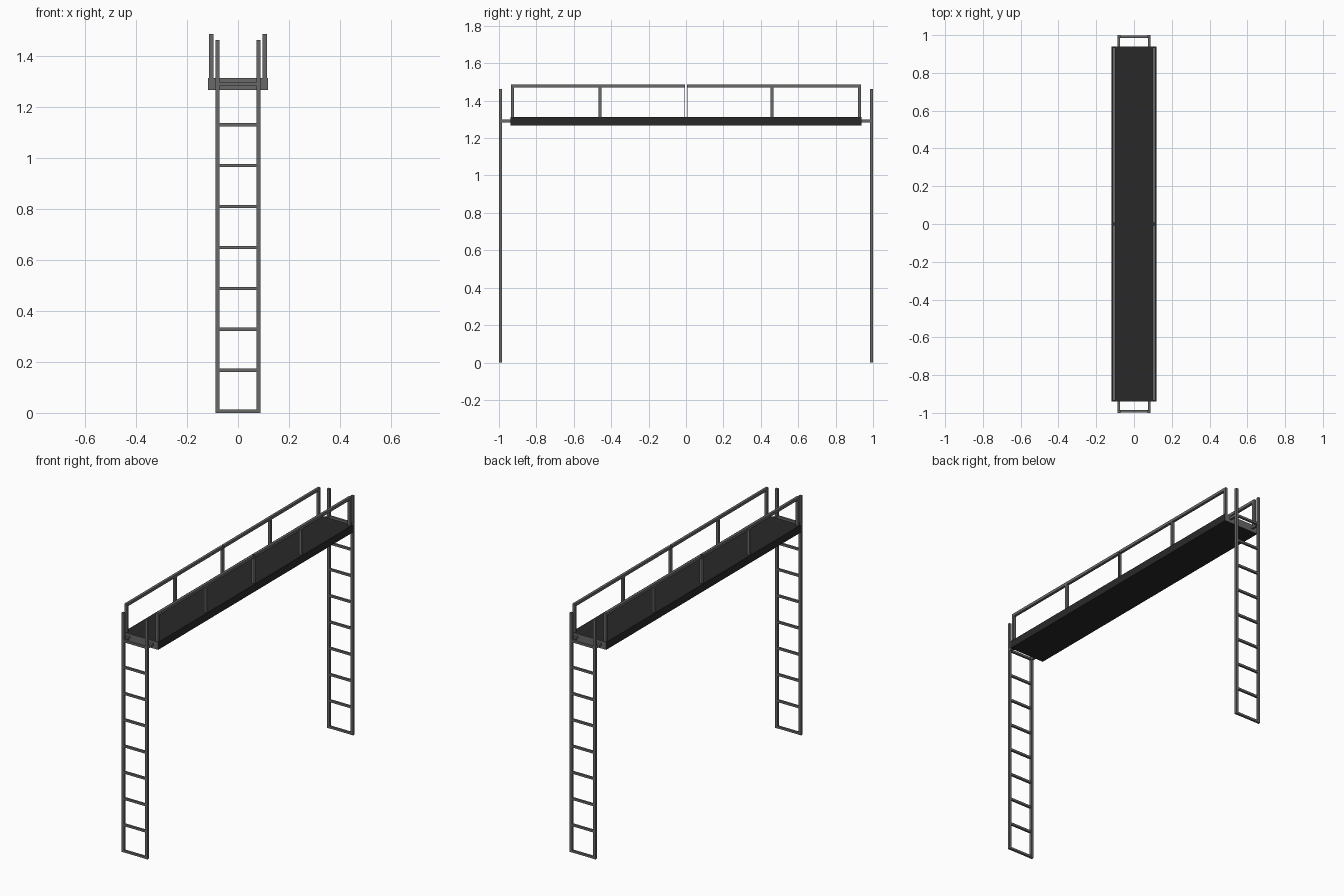
import bpy

if "Cube" in bpy.data.objects:
    bpy.data.objects.remove(bpy.data.objects["Cube"])


def material(name, value):
    m = bpy.data.materials.new(name)
    m.diffuse_color = (value, value, value, 1)
    m.use_nodes = True
    m.node_tree.nodes["Principled BSDF"].inputs["Base Color"].default_value = m.diffuse_color
    return m


METAL = material("grey_metal", 0.14)
DARK = material("dark_deck", 0.022)


def box(name, x, y, z, mat=METAL):
    """Box from (min, max) ranges on each axis."""
    bpy.ops.mesh.primitive_cube_add(size=1, location=[sum(r) / 2 for r in (x, y, z)])
    ob = bpy.context.object
    ob.name = name
    ob.scale = [abs(r[1] - r[0]) for r in (x, y, z)]
    bpy.ops.object.transform_apply(location=False, rotation=False, scale=True)
    ob.data.materials.append(mat)
    return ob


def span(sign, a, b):
    return tuple(sorted((sign * a, sign * b)))


# Walkway deck
box("deck", (-0.118, 0.118), (-0.937, 0.937), (1.266, 1.312), DARK)

for ys in (-1, 1):
    end = "front" if ys < 0 else "back"

    # Grey plate closing the end of the deck
    box(end + "_deck_end_plate", (-0.118, 0.118), span(ys, 0.937, 0.939), (1.266, 1.312))

    # Ladder rungs, from the floor to the deck
    ly = span(ys, 0.985, 1.0)
    for i in range(9):
        z = 0.0065 + i * 0.1605
        box(f"{end}_rung_{i}", (-0.073, 0.073), span(ys, 0.986, 0.999), (z - 0.0065, z + 0.0065))

    for xs in (-1, 1):
        side = "left" if xs < 0 else "right"
        tag = f"{end}_{side}_"

        # Ladder upright and its bracket to the deck
        box(tag + "ladder_upright", span(xs, 0.072, 0.088), ly, (0, 1.462))
        box(tag + "bracket", span(xs, 0.073, 0.087), span(ys, 0.935, 0.987), (1.284, 1.298))

        # Half of the handrail, with end, middle and thin centre posts
        rx = span(xs, 0.097, 0.113)
        box(tag + "handrail", rx, span(ys, 0.005, 0.935), (1.469, 1.486))
        box(tag + "end_post", rx, span(ys, 0.919, 0.935), (1.31, 1.47))
        box(tag + "middle_post", rx, span(ys, 0.452, 0.468), (1.31, 1.47))
        box(tag + "centre_post", rx, span(ys, 0.005, 0.007), (1.31, 1.47))
